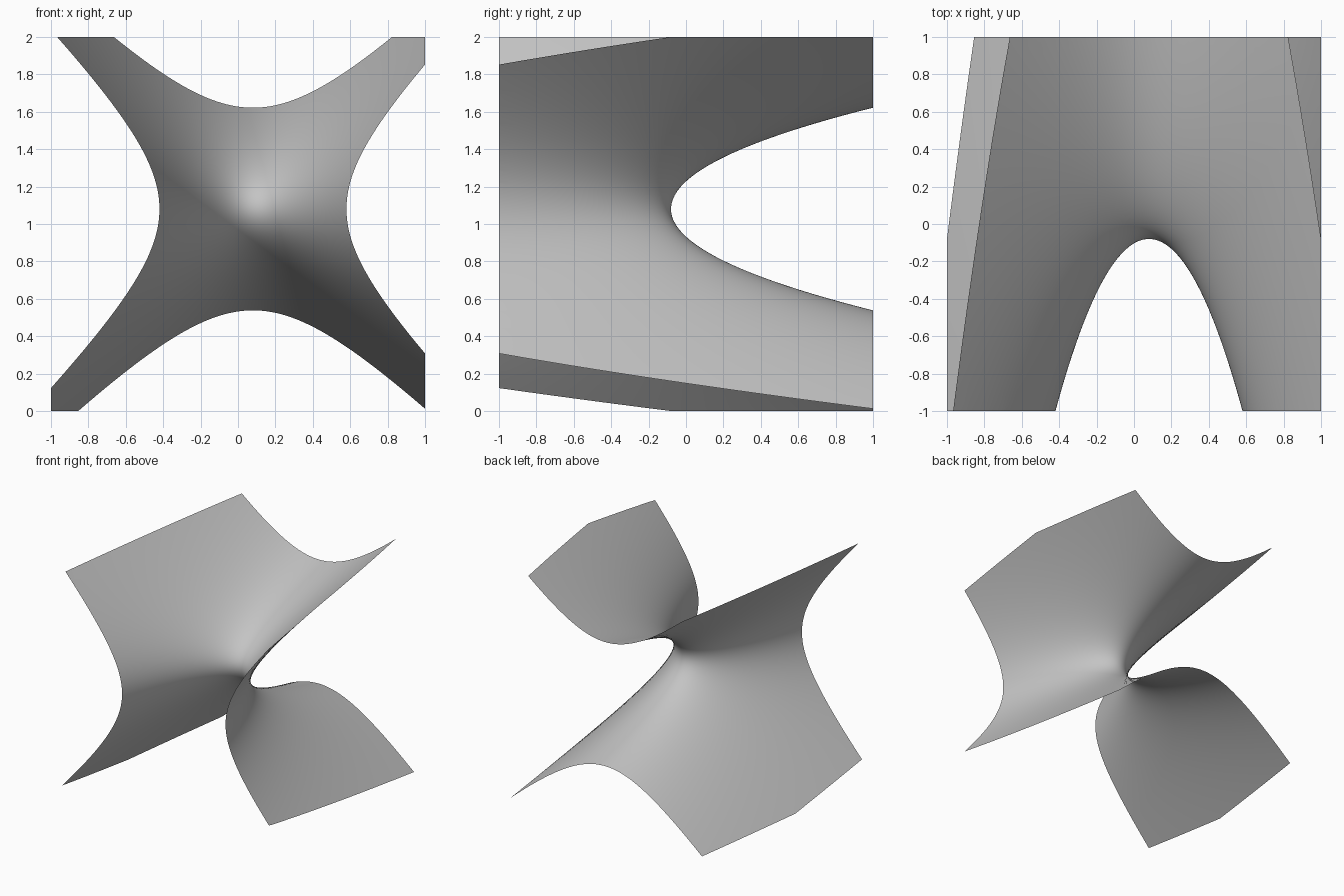
import bpy
import bmesh
from mathutils import Vector

# Remove the default object
cube = bpy.data.objects.get("Cube")
if cube:
    bpy.data.objects.remove(cube, do_unlink=True)

# Saddle point and curvature
CENTRE = Vector((0.08, -0.08, 1.08))
CURVE = 3.68
SEGMENTS = 90


def plain_material(name, colour):
    mat = bpy.data.materials.new(name)
    mat.use_nodes = True
    mat.diffuse_color = colour
    mat.node_tree.nodes["Principled BSDF"].inputs["Base Color"].default_value = colour
    return mat


# Upright square sheet bent into a hyperbolic paraboloid
bm = bmesh.new()
bmesh.ops.create_grid(bm, x_segments=SEGMENTS, y_segments=SEGMENTS, size=1)
for v in bm.verts:
    x, z = v.co.x, v.co.y + 1
    depth = CENTRE.y + CURVE * ((z - CENTRE.z) ** 2 - (x - CENTRE.x) ** 2)
    v.co = (x, depth, z)
bmesh.ops.triangulate(bm, faces=bm.faces[:])

# Trim the sheet at the front and back of its bounding cube
for side in (-1, 1):
    bmesh.ops.bisect_plane(
        bm, geom=bm.verts[:] + bm.edges[:] + bm.faces[:],
        plane_co=(0, side, 0), plane_no=(0, side, 0), clear_outer=True)

for face in bm.faces:
    face.smooth = True

mesh = bpy.data.meshes.new("saddle_surface")
bm.to_mesh(mesh)
bm.free()
mesh.materials.append(plain_material("light grey", (0.55, 0.55, 0.55, 1)))
saddle = bpy.data.objects.new("saddle_surface", mesh)
bpy.context.collection.objects.link(saddle)
